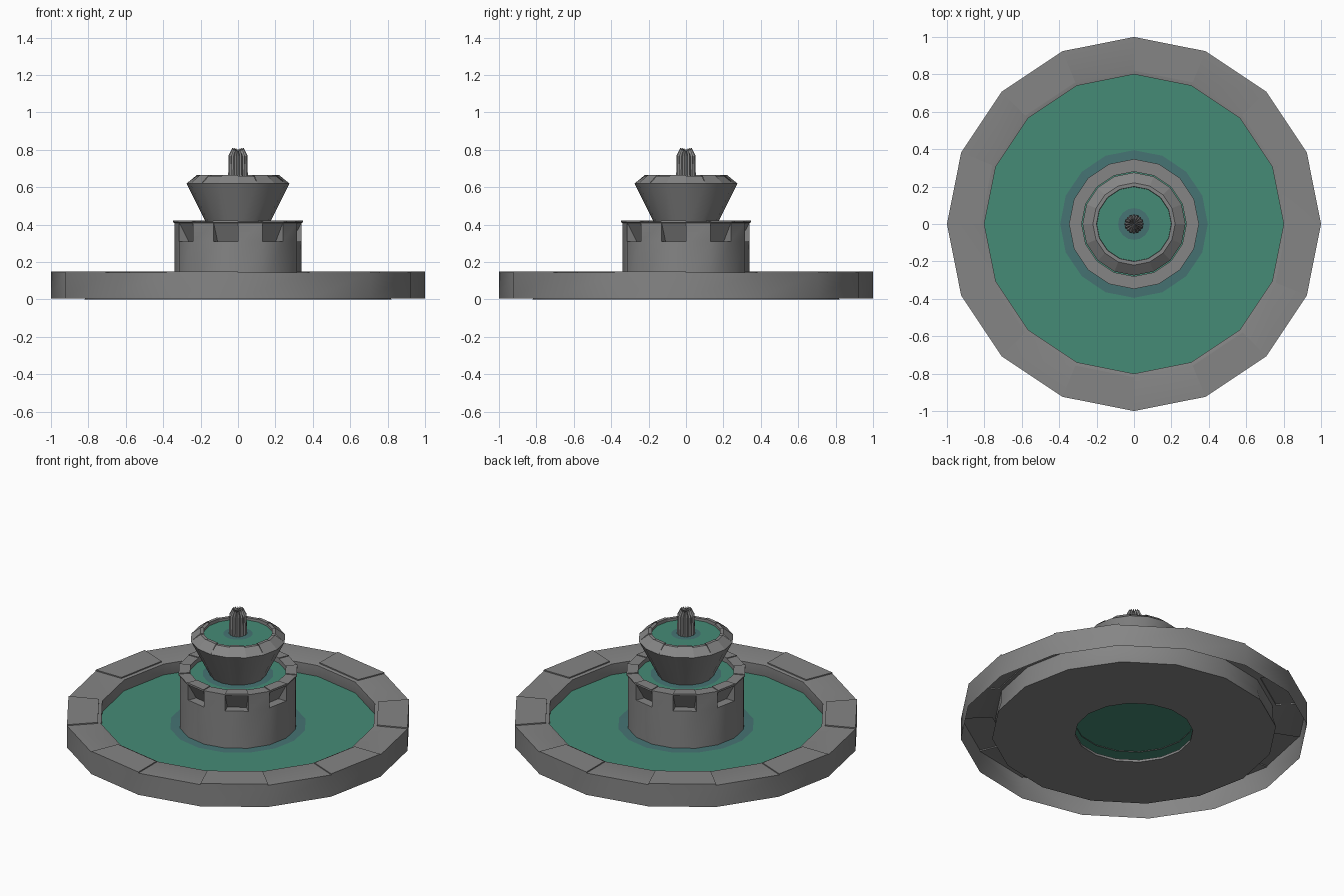
import bpy, bmesh
from math import cos, sin, tau, radians

if "Cube" in bpy.data.objects:
    bpy.data.objects.remove(bpy.data.objects["Cube"])

N = 16  # sides of every stone ring


def at(r, z, k, n=N):
    return (r * cos(tau * k / n), r * sin(tau * k / n), z)


def material(name, rgb):
    m = bpy.data.materials.new(name)
    m.diffuse_color = (*rgb, 1)
    m.use_nodes = True
    m.node_tree.nodes["Principled BSDF"].inputs["Base Color"].default_value = m.diffuse_color
    return m


stone = material("stone_grey", (0.235, 0.235, 0.235))
water = material("water_green", (0.06, 0.26, 0.18))
foam = material("foam_blue", (0.06, 0.17, 0.17))


def finish(name, bm, mat=stone, smooth=True):
    bmesh.ops.remove_doubles(bm, verts=bm.verts, dist=1e-5)
    me = bpy.data.meshes.new(name)
    bm.to_mesh(me)
    bm.free()
    ob = bpy.data.objects.new(name, me)
    bpy.context.collection.objects.link(ob)
    me.materials.append(mat)
    if smooth:
        bpy.ops.object.select_all(action='DESELECT')
        ob.select_set(True)
        bpy.context.view_layer.objects.active = ob
        bpy.ops.object.shade_smooth_by_angle(angle=radians(25))
    return ob


def stone_ring(name, profile, cheeks=(), **kw):
    """Sweep profile(i) over each segment i; odd segments may get side cheeks."""
    bm = bmesh.new()
    for i in range(N):
        pts = profile(i)
        for (r0, z0), (r1, z1) in zip(pts, pts[1:]):
            bm.faces.new([bm.verts.new(c) for c in (
                at(r0, z0, i), at(r0, z0, i + 1), at(r1, z1, i + 1), at(r1, z1, i))])
        for cheek in cheeks if i % 2 else ():
            bm.faces.new([bm.verts.new(at(r, z, i)) for r, z in cheek])
            bm.faces.new([bm.verts.new(at(r, z, i + 1)) for r, z in reversed(cheek)])
    return finish(name, bm, **kw)


def step(r_out, r_in, low, high):
    """Closes the end of a raised stone."""
    return [(r_out, low), (r_out, high), (r_in, high), (r_in, low)]


# Basin: open-bottomed rim with alternating stone heights, floor with a hole
def basin(i):
    h = 0.15 if i % 2 else 0.143
    raised = [(1, h), (0.82, h)] if i % 2 else []
    return [(1, 0.005), (1, 0.143)] + raised + [
        (0.82, 0.143), (0.80, 0.139), (0.80, 0.07), (0.82, 0), (0.34, 0), (0.34, 0.015)]


stone_ring("basin", basin, cheeks=[step(1, 0.82, 0.143, 0.15)])


# Tower: undercut slots below the lip on every other side
def tower(i):
    slot = [(0.285, 0.31)] if i % 2 else []
    h = 0.423 if i % 2 else 0.418
    return [(0.34, 0.065), (0.34, 0.31)] + slot + [
        (0.34, 0.41), (0.347, 0.411), (0.347, h), (0.28, h), (0.28, 0.37)]


stone_ring("tower", tower, cheeks=[[(0.34, 0.31), (0.285, 0.31), (0.34, 0.41)],
                                   step(0.347, 0.28, 0.418, 0.423)])


# Upper bowl
def bowl(i):
    h = 0.665 if i % 2 else 0.66
    return [(0.155, 0.38), (0.275, 0.62), (0.22, h), (0.20, h), (0.198, 0.63)]


stone_ring("upper_bowl", bowl)


# Water discs and foam rings
def disc(name, r, z):
    bm = bmesh.new()
    bm.faces.new([bm.verts.new(at(r, z, k)) for k in range(N)])
    finish(name, bm, water, smooth=False)


for name, r, z, f0, f1 in (("basin", 0.80, 0.07, 0.335, 0.395),
                           ("tower", 0.28, 0.39, 0.155, 0.205),
                           ("bowl", 0.20, 0.645, 0.045, 0.085)):
    disc(name + "_water", r, z)
    stone_ring(name + "_foam", lambda i: [(f1, z + 0.003), (f0, z + 0.005)],
               mat=foam, smooth=False)

# Fluted finial with a tapered, notched crown
bm = bmesh.new()
P = 32
levels = [((0.053, 0.64), (0.047, 0.64)), ((0.050, 0.77), (0.044, 0.765)),
          ((0.030, 0.81), (0.027, 0.79))]
rings = [[bm.verts.new(at(*lv[k % 2], k, P)) for k in range(P)] for lv in levels]
for a, b in zip(rings, rings[1:]):
    for k in range(P):
        j = (k + 1) % P
        bm.faces.new((a[k], a[j], b[j], b[k]))
tip = bm.verts.new((0, 0, 0.79))
for k in range(P):
    bm.faces.new((rings[-1][k], rings[-1][(k + 1) % P], tip))
finish("finial", bm, smooth=False)
